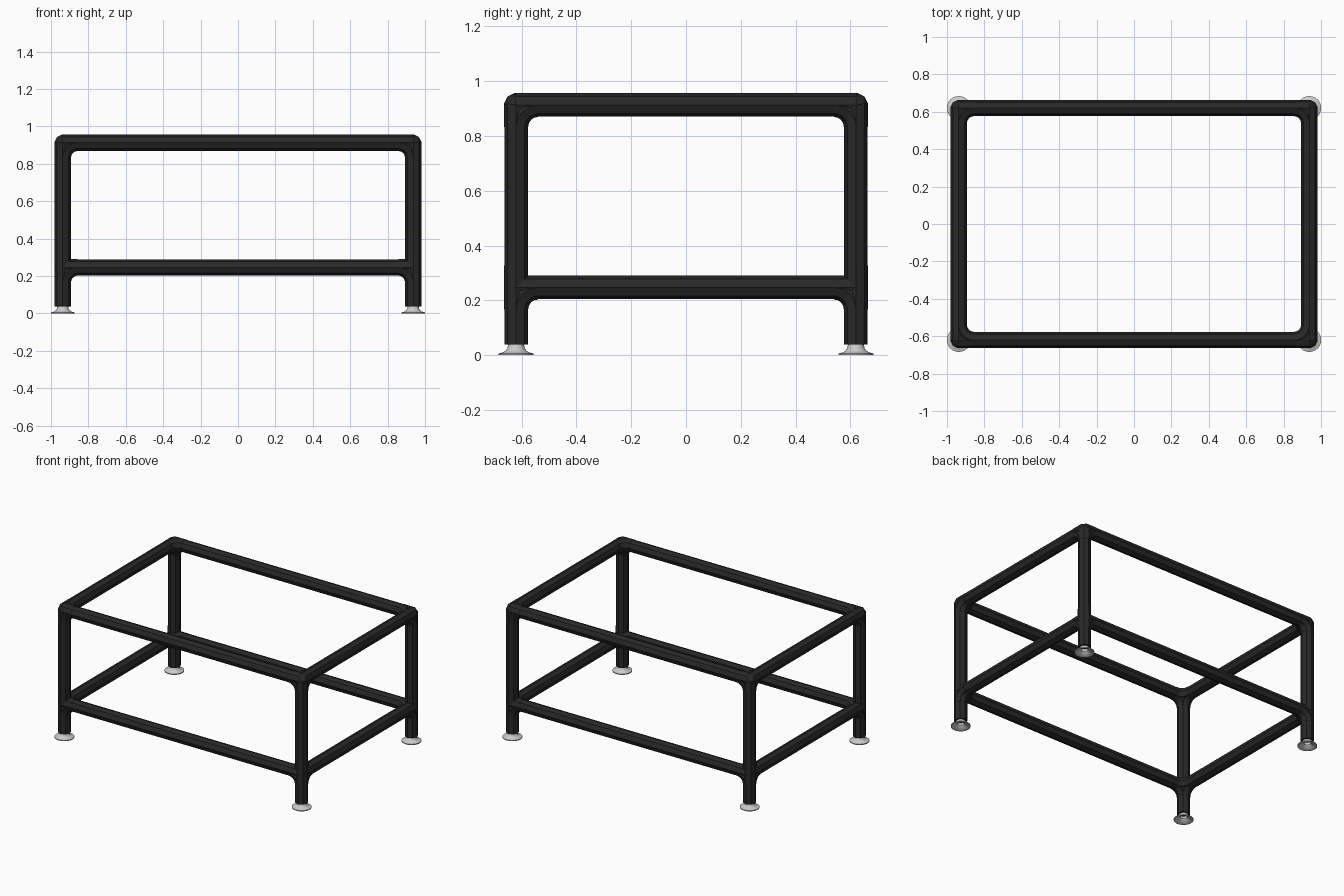
import bpy, bmesh, math
from mathutils import Vector

if "Cube" in bpy.data.objects:
    bpy.data.objects.remove(bpy.data.objects["Cube"], do_unlink=True)

X, Y = 0.937, 0.62              # leg centres
TOP, LOW, BASE = 0.913, 0.247, 0.038
R, TUBE_R = 0.044, 0.043        # fitting and tube radius
ARM = 0.08                      # fitting arm length
LAP = 0.005                     # arm overrun past the joint centre
UP = Vector((0, 0, 1))


def material(name, value, rough):
    m = bpy.data.materials.new(name)
    m.use_nodes = True
    m.diffuse_color = (value, value, value, 1)
    bsdf = m.node_tree.nodes["Principled BSDF"]
    bsdf.inputs["Base Color"].default_value = m.diffuse_color
    bsdf.inputs["Roughness"].default_value = rough
    return m


black = material("matte black", 0.021, 0.6)
grey = material("light grey", 0.6, 0.5)


def finish(bm, name, mat, location=(0, 0, 0)):
    bmesh.ops.recalc_face_normals(bm, faces=bm.faces[:])
    mesh = bpy.data.meshes.new(name)
    bm.to_mesh(mesh)
    bm.free()
    mesh.materials.append(mat)
    ob = bpy.data.objects.new(name, mesh)
    ob.location = location
    bpy.context.collection.objects.link(ob)
    return ob


def ring(bm, centre, tangent, side, r):
    """Eight vertices around a point, corners lying on the axes."""
    other = tangent.cross(side)
    angles = [math.tau * i / 8 for i in range(8)]
    return [bm.verts.new(centre + r * (math.cos(a) * side + math.sin(a) * other))
            for a in angles]


def sweep(bm, stations, side, r):
    """Capped octagonal tube through (point, tangent) stations."""
    rings = [ring(bm, p, t, side, r) for p, t in stations]
    for a, b in zip(rings, rings[1:]):
        for i in range(8):
            j = (i + 1) % 8
            bm.faces.new((a[i], a[j], b[j], b[i]))
    bm.faces.new(rings[0][::-1])
    bm.faces.new(rings[-1])


def straight(bm, start, end, r):
    d = (end - start).normalized()
    side = Vector((1, 0, 0)) if abs(d.z) > 0.5 else UP
    sweep(bm, [(start, d), (end, d)], side, r)


def bend(bm, a, b):
    """Quarter bend joining the arm along a to the arm along b."""
    stations = []
    for i in range(5):
        t = math.pi / 2 * i / 4
        p = ARM * ((1 - math.sin(t)) * a + (1 - math.cos(t)) * b)
        stations.append((p, -math.cos(t) * a + math.sin(t) * b))
    sweep(bm, stations, a.cross(b), R)


def fitting(name, sx, sy, z, through):
    bm = bmesh.new()
    arms = [Vector((-sx, 0, 0)), Vector((0, -sy, 0)), -UP]
    if not through:
        # chamfered outer corner
        for d in arms:
            side = Vector((1, 0, 0)) if abs(d.z) > 0.5 else UP
            ring(bm, -LAP * d, d, side, R)
        hull = bmesh.ops.convex_hull(bm, input=bm.verts[:])
        inner = [v for v in hull["geom_interior"] if isinstance(v, bmesh.types.BMVert)]
        bmesh.ops.delete(bm, geom=inner, context="VERTS")
    for d in arms:
        back = ARM if through and d.z < 0 else LAP
        straight(bm, -back * d, ARM * d, R)
    for i in range(3):
        bend(bm, arms[i], arms[(i + 1) % 3])
    finish(bm, name, black, (sx * X, sy * Y, z))


def tube(name, start, end):
    bm = bmesh.new()
    straight(bm, Vector(start), Vector(end), TUBE_R)
    finish(bm, name, black)


def foot(name, x, y):
    # hollow flared cup, turned around the leg axis
    profile = [(0.021, BASE + 0.002), (0.029, BASE + 0.002), (0.031, 0.027),
               (0.037, 0.017), (0.048, 0.010), (0.064, 0.006), (0.064, 0),
               (0.058, 0), (0.044, 0.006), (0.030, 0.013), (0.021, 0.022)]
    bm = bmesh.new()
    verts = [bm.verts.new((r, 0, z)) for r, z in profile]
    edges = [bm.edges.new((verts[i - 1], verts[i])) for i in range(len(verts))]
    bmesh.ops.spin(bm, geom=verts + edges, cent=(0, 0, 0), axis=(0, 0, 1),
                   angle=math.tau, steps=32)
    bmesh.ops.remove_doubles(bm, verts=bm.verts[:], dist=0.0001)
    ob = finish(bm, name, grey, (x, y, 0))
    bpy.ops.object.select_all(action="DESELECT")
    ob.select_set(True)
    bpy.context.view_layer.objects.active = ob
    bpy.ops.object.shade_smooth_by_angle(angle=math.radians(40))


# Legs, feet and corner fittings
for sy, depth in ((-1, "front"), (1, "back")):
    for sx, hand in ((-1, "right"), (1, "left")):
        place = f"{depth}_{hand}"
        x, y = sx * X, sy * Y
        tube(f"{place}_leg", (x, y, BASE), (x, y, TOP - ARM))
        foot(f"{place}_foot", x, y)
        fitting(f"{place}_top_corner", sx, sy, TOP, False)
        fitting(f"{place}_lower_joint", sx, sy, LOW, True)

# Horizontal rails
for z, level in ((TOP, "top"), (LOW, "lower")):
    for s, depth, hand in ((-1, "front", "right"), (1, "back", "left")):
        tube(f"{level}_{depth}_rail", (ARM - X, s * Y, z), (X - ARM, s * Y, z))
        tube(f"{level}_{hand}_rail", (s * X, ARM - Y, z), (s * X, Y - ARM, z))
